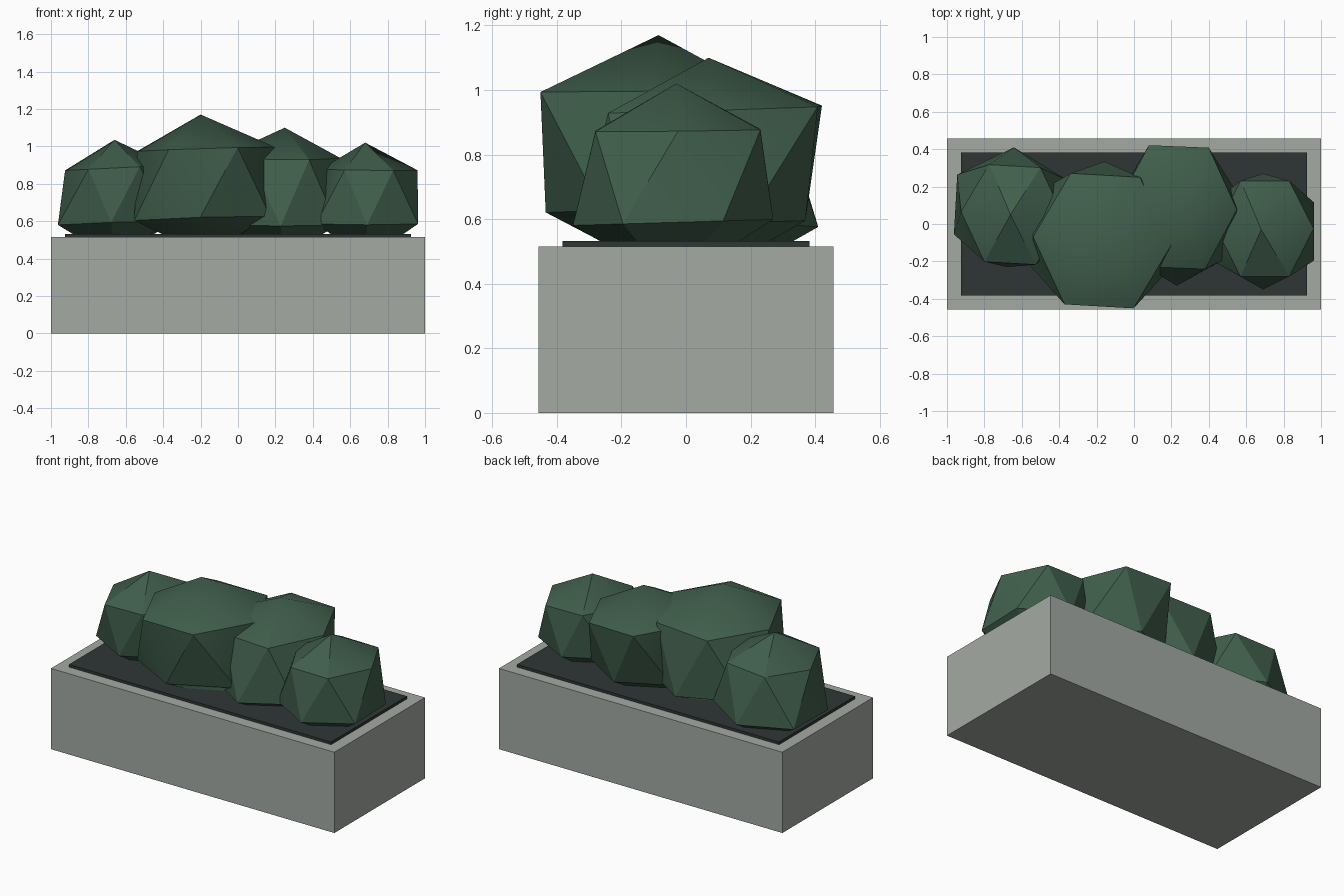
import bpy, bmesh, math

if "Cube" in bpy.data.objects:
    bpy.data.objects.remove(bpy.data.objects["Cube"])


def material(name, rgb):
    m = bpy.data.materials.new(name)
    m.diffuse_color = (*rgb, 1)
    m.use_nodes = True
    m.node_tree.nodes["Principled BSDF"].inputs["Base Color"].default_value = m.diffuse_color
    return m


STONE = material("pale grey stone", (0.37, 0.40, 0.37))
SOIL = material("dark soil", (0.028, 0.036, 0.037))
LEAF = material("deep green leaf", (0.052, 0.114, 0.073))


def finish(name, bm, mat):
    bmesh.ops.recalc_face_normals(bm, faces=bm.faces)
    mesh = bpy.data.meshes.new(name)
    bm.to_mesh(mesh)
    bm.free()
    mesh.materials.append(mat)
    ob = bpy.data.objects.new(name, mesh)
    bpy.context.collection.objects.link(ob)
    return ob


def box(name, size, z0, mat):
    bm = bmesh.new()
    bmesh.ops.create_cube(bm, size=1)
    for v in bm.verts:
        v.co = (v.co.x * size[0], v.co.y * size[1], z0 + (v.co.z + 0.5) * size[2])
    return finish(name, bm, mat)


def bush(name, apex, upper, lower, turn):
    """Six-sided twisted drum with pointed caps.
    Each ring is (x, y, z, radius x, radius y, slope in x, slope in y)."""
    bm = bmesh.new()

    def ring(spec, offset):
        x, y, z, rx, ry, sx, sy = spec
        verts = []
        for i in range(6):
            a = math.radians(turn + offset + 60 * i)
            dx, dy = rx * math.cos(a), ry * math.sin(a)
            verts.append(bm.verts.new((x + dx, y + dy, z + sx * dx + sy * dy)))
        return verts

    top, low = ring(upper, 0), ring(lower, 30)
    tip = bm.verts.new(apex)
    root = bm.verts.new((lower[0], lower[1], lower[2] - 0.19))
    for i in range(6):
        j = (i + 1) % 6
        bm.faces.new((top[i], top[j], tip))
        bm.faces.new((low[j], low[i], root))
        bm.faces.new((top[i], low[i], top[j]))
        bm.faces.new((top[j], low[i], low[j]))
    ob = finish(name, bm, LEAF)
    bpy.ops.object.select_all(action='DESELECT')
    ob.select_set(True)
    bpy.context.view_layer.objects.active = ob
    bpy.ops.object.shade_smooth_by_angle(angle=math.radians(30))


# Planter block and soil bed
box("planter", (2.0, 0.914, 0.515), 0, STONE)
box("soil_bed", (1.85, 0.765, 0.017), 0.515, SOIL)

# Row of clipped shrubs
bush("bush_left", (-0.66, 0.05, 1.035),
     (-0.65, 0.05, 0.885, 0.275, 0.30, 0.05, 0.0),
     (-0.66, 0.09, 0.585, 0.34, 0.32, 0.03, -0.03), -3)
bush("bush_large", (-0.20, -0.085, 1.17),
     (-0.17, -0.09, 0.985, 0.37, 0.405, 0.03, -0.01),
     (-0.18, -0.05, 0.61, 0.42, 0.385, 0.03, -0.03), -3)
bush("bush_back", (0.25, 0.07, 1.10),
     (0.23, 0.09, 0.94, 0.32, 0.375, -0.01, 0.03),
     (0.24, 0.02, 0.585, 0.34, 0.35, 0.0, 0.03), -2)
bush("bush_right", (0.68, -0.03, 1.02),
     (0.70, -0.025, 0.875, 0.26, 0.295, -0.01, 0.01),
     (0.69, -0.04, 0.59, 0.315, 0.31, 0.0, 0.03), 0)
